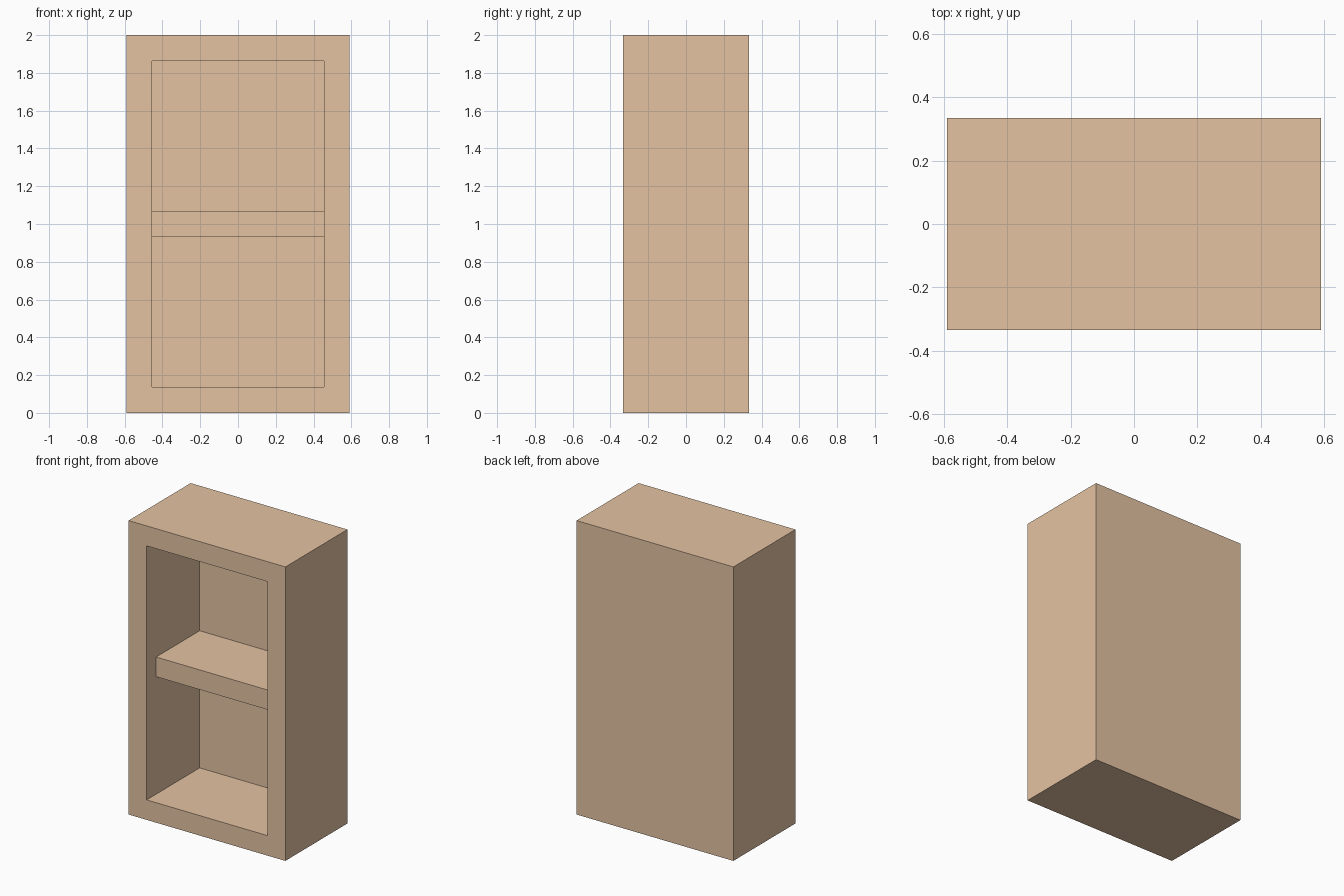
import bpy, bmesh
from mathutils import Matrix, Vector

if "Cube" in bpy.data.objects:
    bpy.data.objects.remove(bpy.data.objects["Cube"])

W, D, H = 1.18, 0.667, 2.0      # outer size
WALL, BACK = 0.136, 0.097       # side and back thickness
SHELF_SETBACK = 0.102

wood = bpy.data.materials.new("light_wood")
wood.diffuse_color = (0.775, 0.545, 0.365, 1)
wood.use_nodes = True
wood.node_tree.nodes["Principled BSDF"].inputs["Base Color"].default_value = wood.diffuse_color


def box(bm, lo, hi):
    lo, hi = Vector(lo), Vector(hi)
    m = Matrix.Translation((lo + hi) / 2) @ Matrix.Diagonal((*(hi - lo), 1))
    bmesh.ops.create_cube(bm, size=1, matrix=m)


def finish(bm, name):
    bm.normal_update()
    mesh = bpy.data.meshes.new(name)
    bm.to_mesh(mesh)
    bm.free()
    mesh.materials.append(wood)
    obj = bpy.data.objects.new(name, mesh)
    bpy.context.collection.objects.link(obj)


# Cabinet: a solid block whose front face is inset and pushed in to a niche
bm = bmesh.new()
box(bm, (-W / 2, -D / 2, 0), (W / 2, D / 2, H))
bm.normal_update()
front = min(bm.faces, key=lambda f: f.calc_center_median().y)
bmesh.ops.inset_region(bm, faces=[front], thickness=WALL, use_even_offset=True)
niche = bmesh.ops.extrude_discrete_faces(bm, faces=[front])["faces"][0]
bmesh.ops.translate(bm, verts=niche.verts, vec=(0, D - BACK, 0))
finish(bm, "cabinet")

# Middle shelf, set back from the front edge
bm = bmesh.new()
box(bm, (-W / 2 + WALL, -D / 2 + SHELF_SETBACK, 0.935),
    (W / 2 - WALL, D / 2 - BACK, 1.069))
finish(bm, "shelf")
